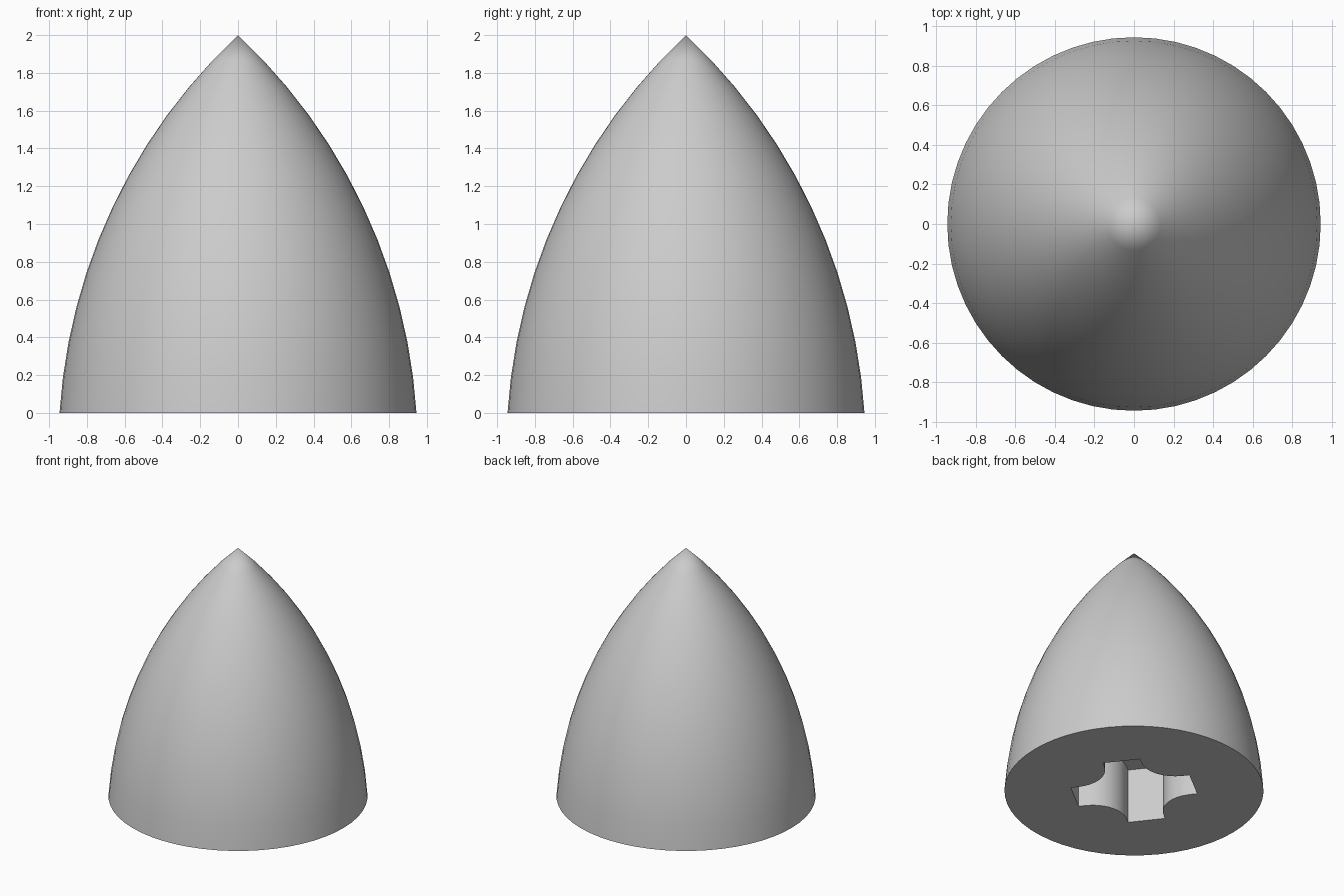
import bpy
import bmesh
from math import sin, cos, asin, atan2, hypot, pi, radians
from mathutils import Matrix, Vector

HEIGHT, RADIUS = 2.0, 0.945
ARC_RADIUS = 3.0            # curvature of the pointed side profile
SIDES, RINGS = 56, 12
ARM, HALF_WIDTH, FILLET, DEPTH = 0.442, 0.138, 0.25, 0.44
SOCKET_TURN = radians(38)

cube = bpy.data.objects.get("Cube")
if cube:
    bpy.data.objects.remove(cube, do_unlink=True)


def make_material(name, color):
    mat = bpy.data.materials.new(name)
    mat.use_nodes = True
    mat.diffuse_color = color
    mat.node_tree.nodes["Principled BSDF"].inputs["Base Color"].default_value = color
    return mat


def side_profile():
    """Circular arc from the base rim up to the tip."""
    half = asin(hypot(RADIUS, HEIGHT) / 2 / ARC_RADIUS)
    start = atan2(RADIUS, HEIGHT) - half
    points = []
    for i in range(RINGS):
        a = start + 2 * half * i / RINGS
        points.append((RADIUS + ARC_RADIUS * (cos(a) - cos(start)),
                       ARC_RADIUS * (sin(a) - sin(start))))
    return points


def socket_outline():
    """Cross with rounded inner corners, one arm per quarter turn."""
    points = []
    centre = HALF_WIDTH + FILLET
    for k in range(4):
        turn = Matrix.Rotation(SOCKET_TURN + k * pi / 2, 3, 'Z')
        arm = [(ARM, -HALF_WIDTH), (ARM, HALF_WIDTH)]
        for i in range(9):
            a = 1.5 * pi - i * pi / 16
            arm.append((centre + FILLET * cos(a), centre + FILLET * sin(a)))
        points += [turn @ Vector((x, y, 0)) for x, y in arm]
    return points


def bridge(bm, lower, upper):
    n = len(lower)
    for i in range(n):
        j = (i + 1) % n
        bm.faces.new((lower[i], lower[j], upper[j], upper[i]))


bm = bmesh.new()

# Curved outer shell
rings = [[bm.verts.new((r * cos(2 * pi * i / SIDES), r * sin(2 * pi * i / SIDES), z))
          for i in range(SIDES)] for r, z in side_profile()]
for lower, upper in zip(rings, rings[1:]):
    bridge(bm, lower, upper)
tip = bm.verts.new((0, 0, HEIGHT))
for i in range(SIDES):
    bm.faces.new((rings[-1][i], rings[-1][(i + 1) % SIDES], tip))

# Cross-shaped socket sunk into the base
outline = socket_outline()
mouth = [bm.verts.new(p) for p in outline]
ceiling = [bm.verts.new(p + Vector((0, 0, DEPTH))) for p in outline]
bridge(bm, mouth, ceiling)
bm.faces.new(ceiling)

# Flat base around the socket mouth
rim = [e for e in bm.edges if e.is_boundary]
bmesh.ops.triangle_fill(bm, edges=rim, use_beauty=True, normal=(0, 0, -1))
bmesh.ops.recalc_face_normals(bm, faces=bm.faces)

mesh = bpy.data.meshes.new("nose_cone")
bm.to_mesh(mesh)
bm.free()
cone = bpy.data.objects.new("nose_cone", mesh)
bpy.context.collection.objects.link(cone)
mesh.materials.append(make_material("light_grey", (0.6, 0.6, 0.6, 1)))

bpy.ops.object.select_all(action='DESELECT')
cone.select_set(True)
bpy.context.view_layer.objects.active = cone
bpy.ops.object.shade_smooth_by_angle(angle=radians(30))
